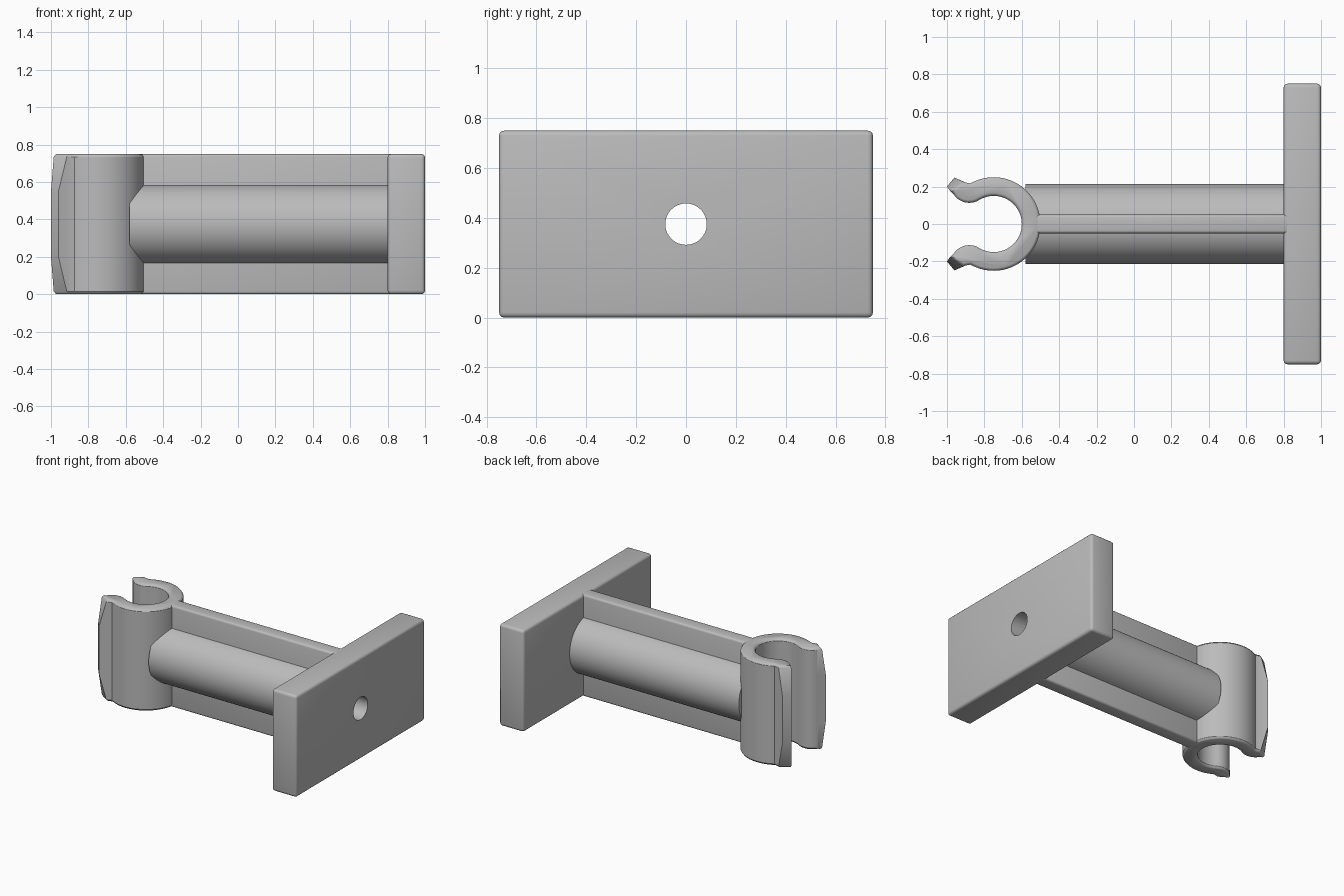
import bpy, bmesh, math
from mathutils import Vector

if "Cube" in bpy.data.objects:
    bpy.data.objects.remove(bpy.data.objects["Cube"])

H = 0.75                      # overall height
MID = H / 2                   # height of the rod axis
CX = -0.75                    # clip centre on x

grey = bpy.data.materials.new("grey_plastic")
grey.diffuse_color = (0.5, 0.5, 0.5, 1)
grey.use_nodes = True
grey.node_tree.nodes["Principled BSDF"].inputs["Base Color"].default_value = grey.diffuse_color


def finish(bm, name, bevel=0.0):
    """Turn a bmesh into a shaded part, drilled by the bore cutter."""
    bmesh.ops.recalc_face_normals(bm, faces=bm.faces)
    me = bpy.data.meshes.new(name)
    bm.to_mesh(me)
    bm.free()
    ob = bpy.data.objects.new(name, me)
    bpy.context.collection.objects.link(ob)
    me.materials.append(grey)
    bpy.context.view_layer.objects.active = ob
    bpy.ops.object.select_all(action='DESELECT')
    ob.select_set(True)
    if bevel:
        m = ob.modifiers.new("rounding", 'BEVEL')
        m.width, m.segments = bevel, 3
        m.limit_method = 'ANGLE'
        bpy.ops.object.modifier_apply(modifier=m.name)
    if name != "bore_cutter":
        m = ob.modifiers.new("bore", 'BOOLEAN')
        m.operation, m.solver, m.object = 'DIFFERENCE', 'EXACT', cutter
        bpy.ops.object.modifier_apply(modifier=m.name)
        bpy.ops.object.shade_smooth_by_angle(angle=math.radians(32))
    return ob


def box(name, x0, x1, half_y, bevel):
    bm = bmesh.new()
    bmesh.ops.create_cube(bm, size=1)
    for v in bm.verts:
        v.co = ((x0 + x1) / 2 + v.co.x * (x1 - x0), v.co.y * 2 * half_y, MID + v.co.z * H)
    return finish(bm, name, bevel)


def rod(name, x0, x1, r):
    bm = bmesh.new()
    bmesh.ops.create_cone(bm, cap_ends=True, segments=64, radius1=r, radius2=r, depth=x1 - x0)
    for v in bm.verts:
        v.co = ((x0 + x1) / 2 + v.co.z, v.co.x, MID + v.co.y)
    return finish(bm, name)


def arc(c, r, a0, a1, n):
    return [Vector((c[0] + r * math.cos(math.radians(a0 + (a1 - a0) * i / n)),
                    c[1] + r * math.sin(math.radians(a0 + (a1 - a0) * i / n)))) for i in range(n + 1)]


def clip_profile(t):
    """Outline of the open ring; t = 0 full prong tip, t = 1 tapered tip."""
    lip_a = 121.5
    lip = (CX + 0.25 * math.cos(math.radians(lip_a)), 0.25 * math.sin(math.radians(lip_a)))
    half = arc((CX, 0), 0.25, 0, 114, 28)                           # outer wall
    half += [Vector((-0.875, 0.217)), Vector((-0.9, 0.222))]        # outer dip
    half += [Vector((-0.96, 0.248)).lerp(Vector((-0.912, 0.226)), t),
             Vector((-1.0, 0.2)).lerp(Vector((-0.984, 0.177)), t)]  # tip
    half += arc(lip, 0.1, 211, 301.5, 12)                           # lip
    half += arc((CX, 0), 0.15, lip_a, 0, 28)[1:]                    # inner wall
    mirror = [Vector((p.x, -p.y)) for p in half[1:-1]]
    return half + mirror[::-1]


def shrink(pts, d):
    """Move a counter-clockwise outline inward by d."""
    out = []
    for i, p in enumerate(pts):
        e0 = (p - pts[i - 1]).normalized()
        e1 = (pts[(i + 1) % len(pts)] - p).normalized()
        n = Vector((-e0.y - e1.y, e0.x + e1.x)).normalized()
        out.append(p + n * d)
    return out


# Bore cutter running along the rod
cutter = rod("bore_cutter", -0.75, 1.1, 0.083)

# Wall plate, web and rod
box("wall_plate", 0.8, 1.0, 0.75, 0.02)
box("web", -0.53, 0.83, 0.05, 0.015)
rod("round_arm", -0.58, 0.82, 0.213)

# Snap clip: stacked outlines with rounded rims and tapered prong tips.
# The outer wall and inner wall are bridged by one half per side.
R = 0.015
lower = [(0, R, 1), (0.004, 0.0075, 1), (R, 0, 0.93), (0.2, 0, 0)]
levels = lower + [(H - z, d, t) for z, d, t in reversed(lower)]
bm = bmesh.new()
rings = []
for z, d, t in levels:
    pts = clip_profile(t)
    # outline runs out along +y and back along the inner wall, then the -y side
    k = len(pts) // 2
    half, other = pts[:k + 1], pts[k + 1:]
    loop = half[1:] + other            # skip the seam point on the outer wall
    loop = [pts[0]] + loop
    # The seam points at angle 0 are shared; offset them radially
    moved = shrink(loop, d)
    moved[0] = pts[0] - Vector((d, 0))
    moved[k] = pts[k] + Vector((d, 0))
    rings.append([bm.verts.new((p.x, p.y, z)) for p in moved])
n = len(rings[0])
for a, b in zip(rings, rings[1:]):
    for i in range(n):
        j = (i + 1) % n
        bm.faces.new((a[i], a[j], b[j], b[i]))
k = n // 2
for ring in (rings[0], rings[-1]):
    # each rim is two C-shaped halves meeting at the seam
    bm.faces.new(ring[:k + 1])
    bm.faces.new(ring[k:] + ring[:1])
clip_faces = [f for f in bm.faces]
finish(bm, "snap_clip")

cutter.hide_render = True
cutter.hide_viewport = True
